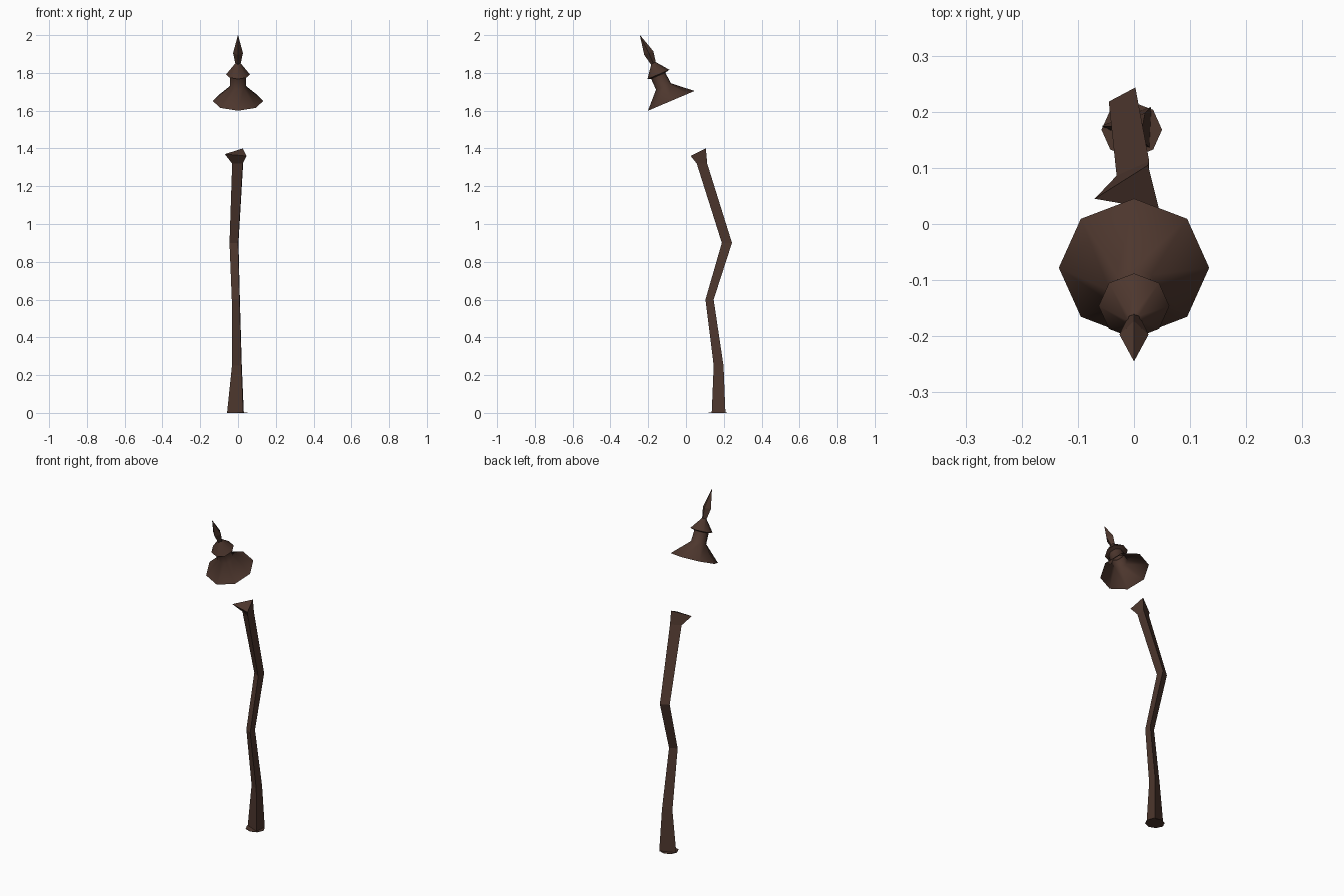
import bpy, math
from math import cos, sin, radians

if "Cube" in bpy.data.objects:
    bpy.data.objects.remove(bpy.data.objects["Cube"])

brown = bpy.data.materials.new("dark_brown_wood")
brown.diffuse_color = (0.075, 0.038, 0.027, 1)
brown.use_nodes = True
brown.node_tree.nodes["Principled BSDF"].inputs["Base Color"].default_value = brown.diffuse_color


def loft(name, rings, close_start=False, close_end=False, smooth=False):
    """Skin a list of equal-sized rings of points into one mesh."""
    n = len(rings[0])
    verts = [p for r in rings for p in r]
    faces = [(i * n + j, i * n + (j + 1) % n,
              (i + 1) * n + (j + 1) % n, (i + 1) * n + j)
             for i in range(len(rings) - 1) for j in range(n)]
    if close_start:
        faces.append(tuple(reversed(range(n))))
    if close_end:
        faces.append(tuple(range(len(verts) - n, len(verts))))
    me = bpy.data.meshes.new(name)
    me.from_pydata(verts, [], faces)
    me.materials.append(brown)
    ob = bpy.data.objects.new(name, me)
    bpy.context.collection.objects.link(ob)
    if smooth:
        bpy.ops.object.select_all(action='DESELECT')
        ob.select_set(True)
        bpy.context.view_layer.objects.active = ob
        bpy.ops.object.shade_smooth_by_angle(angle=radians(50))
    return ob


def tilted_ring(y, z, r, n, tilt=radians(23)):
    """Ring leaning towards the front (-y)."""
    return [(r * cos(a), y + r * sin(a) * cos(tilt), z + r * sin(a) * sin(tilt))
            for a in (2 * math.pi * k / n for k in range(n))]


def tri_ring(x, y, z, rx, ry):
    """Horizontal triangular section of the post."""
    return [(x + rx * cos(a), y + ry * sin(a), z)
            for a in map(radians, (58, 178, 298))]


# Crooked three-sided post with a flared, slanted top
sections = [(0.0, 0.173, 0.0, 0.058, 0.042),
            (0.002, 0.173, 0.25, 0.034, 0.030),
            (-0.005, 0.125, 0.60, 0.028, 0.025),
            (-0.014, 0.217, 0.90, 0.031, 0.031),
            (0.007, 0.085, 1.32, 0.038, 0.032)]
rings = [tri_ring(*s) for s in sections]
rings.append([(0.025, 0.105, 1.40), (-0.07, 0.045, 1.37), (0.045, 0.025, 1.36)])
loft("crooked_post", rings, close_end=True)

# Flat eight-sided foot plate
foot = [[(-0.004 + 0.054 * cos(k * math.pi / 4), 0.168 + 0.05 * sin(k * math.pi / 4), z)
         for k in range(8)] for z in (0.0, 0.002)]
loft("foot_plate", foot, True, True)

# Leaning lantern roof: wide flare, neck and small upper hood
roof = [(-0.078, 1.652, 0.134), (-0.119, 1.728, 0.043), (-0.147, 1.785, 0.041),
        (-0.146, 1.792, 0.063), (-0.172, 1.853, 0.012)]
loft("lantern_roof", [tilted_ring(*r, 8) for r in roof], smooth=True)

# Pointed four-sided finial
finial = [(-0.168, 1.84, 0.012), (-0.197, 1.905, 0.026), (-0.244, 2.0, 0.0005)]
loft("roof_finial", [tilted_ring(*r, 4) for r in finial], close_start=True, close_end=True)
